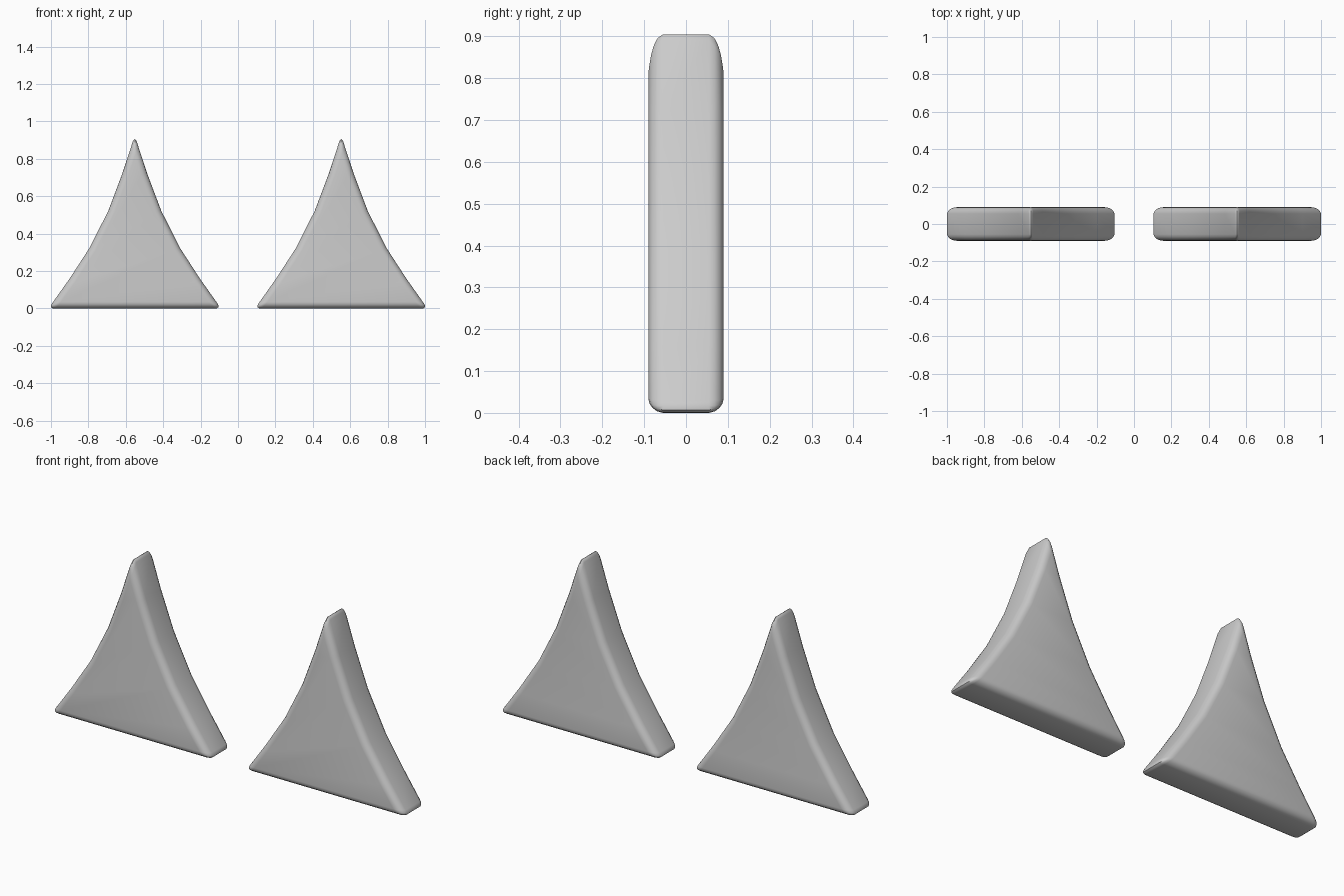
import bpy, bmesh
from mathutils import Vector

if "Cube" in bpy.data.objects:
    bpy.data.objects.remove(bpy.data.objects["Cube"])

HALF_W, HEIGHT, HALF_T, CENTRE_X = 0.448, 0.905, 0.09, 0.552
# Concave flank, base to just under the tip: (half width, height)
FLANK = [(0.465, 0.0), (0.352, 0.16), (0.242, 0.33), (0.142, 0.53), (0.067, 0.73)]
TIP = (0.0, 0.935)


def make_ear(name, cx):
    profile = FLANK + [TIP] + [(-x, z) for x, z in reversed(FLANK)]
    bm = bmesh.new()
    # Extruded curved triangle
    face = bm.faces.new([bm.verts.new((x, -HALF_T, z)) for x, z in profile])
    ext = bmesh.ops.extrude_face_region(bm, geom=[face])
    moved = [v for v in ext["geom"] if isinstance(v, bmesh.types.BMVert)]
    bmesh.ops.translate(bm, verts=moved, vec=Vector((0, 2 * HALF_T, 0)))
    bmesh.ops.recalc_face_normals(bm, faces=bm.faces)
    # Rounded rim and corners, leaving the flank facets alone
    sharp = [e for e in bm.edges if e.calc_face_angle(0) > 0.5]
    bmesh.ops.bevel(bm, geom=sharp, offset=0.035, offset_type='OFFSET',
                    segments=4, profile=0.5, affect='EDGES', clamp_overlap=True)
    # Fit the rounded shape to its final size
    w = max(abs(v.co.x) for v in bm.verts)
    h = max(v.co.z for v in bm.verts)
    for v in bm.verts:
        v.co.x = v.co.x * HALF_W / w + cx
        v.co.z *= HEIGHT / h
    me = bpy.data.meshes.new(name)
    bm.to_mesh(me)
    bm.free()
    ob = bpy.data.objects.new(name, me)
    bpy.context.collection.objects.link(ob)
    bpy.ops.object.select_all(action='DESELECT')
    ob.select_set(True)
    bpy.context.view_layer.objects.active = ob
    bpy.ops.object.shade_smooth_by_angle(angle=0.6)


make_ear("left_ear", -CENTRE_X)
make_ear("right_ear", CENTRE_X)
